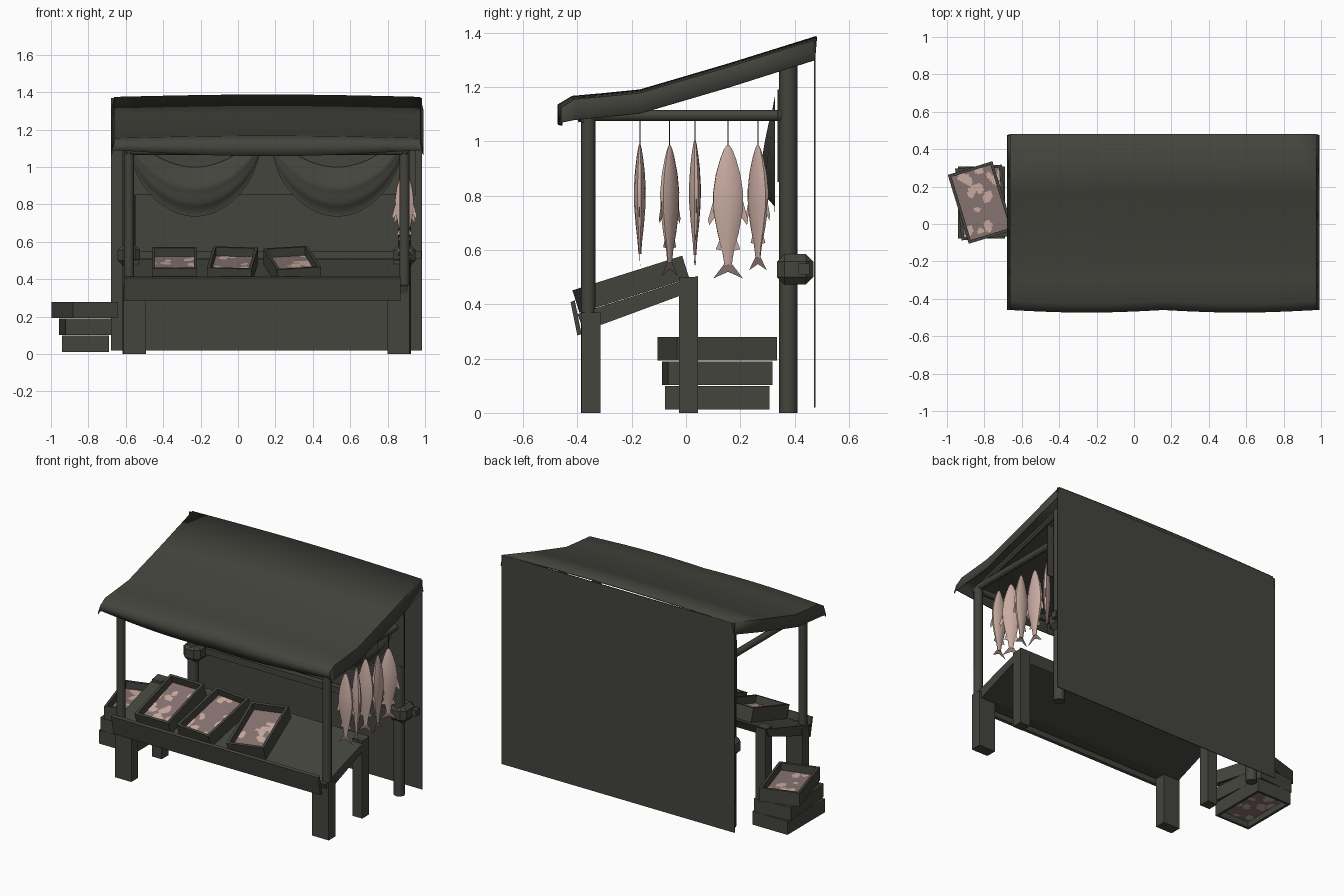
import bpy, bmesh, math, random
from mathutils import Matrix, Vector

if "Cube" in bpy.data.objects:
    bpy.data.objects.remove(bpy.data.objects["Cube"])

random.seed(4)

def material(name, rgb):
    m = bpy.data.materials.new(name)
    m.diffuse_color = (*rgb, 1)
    m.use_nodes = True
    m.node_tree.nodes["Principled BSDF"].inputs["Base Color"].default_value = m.diffuse_color
    return m

DARK = material("dark grey", (0.058, 0.058, 0.048))
SKIN = material("fish pink", (0.58, 0.41, 0.36))
MUTED = material("muted pink", (0.24, 0.17, 0.16))

def finish(name, bm, mats=(DARK,), smooth=None, matrix=None):
    me = bpy.data.meshes.new(name)
    bm.to_mesh(me)
    bm.free()
    for m in mats:
        me.materials.append(m)
    ob = bpy.data.objects.new(name, me)
    bpy.context.collection.objects.link(ob)
    if matrix:
        ob.matrix_world = matrix
    if smooth:
        bpy.ops.object.select_all(action='DESELECT')
        ob.select_set(True)
        bpy.context.view_layer.objects.active = ob
        bpy.ops.object.shade_smooth_by_angle(angle=math.radians(smooth))
    return ob

def add_box(bm, lo, hi):
    lo, hi = Vector(lo), Vector(hi)
    m = Matrix.Translation((lo + hi) / 2) @ Matrix.Diagonal((*(hi - lo), 1))
    return bmesh.ops.create_cube(bm, size=1, matrix=m)

def box(name, lo, hi, bevel=0):
    bm = bmesh.new()
    add_box(bm, lo, hi)
    if bevel:
        bmesh.ops.bevel(bm, geom=bm.edges[:], offset=bevel, segments=1, affect='EDGES')
    return finish(name, bm)

def pole(name, a, b, r, sides=8):
    a, b = Vector(a), Vector(b)
    bm = bmesh.new()
    m = Matrix.Translation((a + b) / 2) @ (b - a).to_track_quat('Z', 'Y').to_matrix().to_4x4()
    bmesh.ops.create_cone(bm, cap_ends=True, segments=sides, radius1=r, radius2=r,
                          depth=(b - a).length, matrix=m)
    return finish(name, bm, smooth=50)

def sheet(name, nu, nv, f, smooth=60):
    """Surface from a function of u, v in 0..1."""
    bm = bmesh.new()
    g = [[bm.verts.new(f(i / nu, j / nv)) for j in range(nv + 1)] for i in range(nu + 1)]
    for i in range(nu):
        for j in range(nv):
            bm.faces.new((g[i][j], g[i + 1][j], g[i + 1][j + 1], g[i][j + 1]))
    bmesh.ops.recalc_face_normals(bm, faces=bm.faces[:])
    return finish(name, bm, smooth=smooth)

# Canopy: sloping cloth with a wavy front hem and short side skirts
PROFILE = [(0.48, 1.375), (0.16, 1.275), (-0.17, 1.178), (-0.30, 1.165), (-0.41, 1.155),
           (-0.46, 1.125), (-0.46, 1.07)]

def canopy(u, v):
    n = 16
    i = round(u * n)
    k = round(v * (len(PROFILE) - 1))
    y, z = PROFILE[k]
    s = min(max((i - 1) / (n - 2), 0), 1)
    x = -0.662 + 1.637 * s
    bulge = math.sin(math.pi * s)
    z += 0.013 * bulge
    if k >= 4:
        y -= 0.014 * abs(math.sin(2 * math.pi * s))
    if k == 6:
        z += 0.02 - 0.045 * bulge
    if i in (0, n):                       # side skirts hang down
        x += -0.018 if i == 0 else 0.018
        z -= 0.075 if k < 5 else (0.055 if k == 5 else 0.03)
        y -= 0.005 if k == 0 else 0
    return x, y, z

canopy_obj = sheet("canopy", 16, len(PROFILE) - 1, canopy)
mod = canopy_obj.modifiers.new("cloth thickness", 'SOLIDIFY')
mod.thickness = 0.006

# Back wall cloth and the strip behind the swags
box("back_wall", (-0.68, 0.471, 0.02), (0.985, 0.476, 1.37))
box("valance_strip", (-0.60, 0.337, 0.85), (0.95, 0.343, 1.19))

# Two draped swags
for n, cx in enumerate((-0.23, 0.53)):
    def swag(u, v, cx=cx):
        t = 2 * u - 1
        c = max(0, 1 - t * t)
        top = 1.17 - 0.17 * c
        bot = 1.06 - 0.325 * c ** 0.7
        fold = 0.05 * math.sin(math.pi * min(1, v * 1.05)) + 0.006 * math.sin(v * 19)
        return cx + 0.345 * t, 0.328 - fold * c ** 0.5, top + (bot - top) * v
    sheet(f"swag_{n}", 20, 10, swag)

# Posts, legs, rails, rafters and lashings for each side
for side, x in (("left", -0.583), ("right", 0.89)):
    s = 1 if x > 0 else -1
    pole(f"{side}_front_post", (x, -0.36, 0), (x, -0.36, 1.09), 0.027)
    pole(f"{side}_back_post", (x, 0.377, 0), (x, 0.377, 1.29), 0.034)
    outer, inner = x + 0.028 * s, x - 0.09 * s
    box(f"{side}_front_leg", (min(outer, inner), -0.385, 0), (max(outer, inner), -0.315, 0.37))
    box(f"{side}_rear_leg", (x - 0.035 - 0.02 * s, -0.025, 0), (x + 0.035 - 0.02 * s, 0.045, 0.50))
    pole(f"{side}_rail", (x, -0.36, 1.095), (x, 0.35, 1.095), 0.021)
    pole(f"{side}_rafter", (x, -0.40, 1.085), (x, 0.42, 1.30), 0.016, 6)
    box(f"{side}_lashing", (x - 0.06, 0.335, 0.472), (x + 0.06, 0.469, 0.585), 0.028)
box("back_bar", (-0.63, 0.415, 0.51), (0.98, 0.455, 0.55))
pole("front_beam", (-0.6, -0.37, 1.085), (0.91, -0.37, 1.085), 0.02)

# Tilted counter and front board, extruded side profiles
def extruded(name, pts, x0, x1):
    bm = bmesh.new()
    f = bm.faces.new([bm.verts.new((x0, y, z)) for y, z in pts])
    r = bmesh.ops.extrude_face_region(bm, geom=[f])
    bmesh.ops.translate(bm, vec=(x1 - x0, 0, 0),
                        verts=[v for v in r['geom'] if isinstance(v, bmesh.types.BMVert)])
    bmesh.ops.recalc_face_normals(bm, faces=bm.faces[:])
    return finish(name, bm)

extruded("counter", [(-0.40, 0.364), (-0.385, 0.325), (-0.31, 0.325), (0.015, 0.445), (0.045, 0.505)],
         -0.605, 0.905)
extruded("front_board", [(-0.425, 0.408), (-0.40, 0.285), (-0.385, 0.29), (-0.41, 0.415)], -0.61, 0.87)

# Crates: open frames with a patchy layer of fish inside
def crate(name, matrix, w=0.25, l=0.385, h=0.087, t=0.016):
    bm = bmesh.new()
    for s in (-1, 1):
        a, b = sorted((s * w / 2, s * (w / 2 - t)))
        add_box(bm, (a, -l / 2, 0), (b, l / 2, h))
        a, b = sorted((s * l / 2, s * (l / 2 - t)))
        add_box(bm, (-w / 2 + t, a, 0), (w / 2 - t, b, h))
    finish(name + "_frame", bm, matrix=matrix)
    bm = bmesh.new()
    bmesh.ops.create_grid(bm, x_segments=26, y_segments=40, size=0.5,
                          matrix=Matrix.Translation((0, 0, h * 0.45)) @ Matrix.Diagonal((w - t, l - t, 1, 1)))
    blobs = [(random.uniform(-w, w) / 2, random.uniform(-l, l) / 2, random.uniform(0.018, 0.036),
              random.uniform(0, 3.1)) for _ in range(17)]
    for f in bm.faces:
        c = f.calc_center_median()
        for bx, by, r, ang in blobs:
            dx, dy = c.x - bx, c.y - by
            p = dx * math.cos(ang) + dy * math.sin(ang)
            q = dy * math.cos(ang) - dx * math.sin(ang)
            if p * p + (q * 1.5) ** 2 < r * r:
                f.material_index = 1
    finish(name + "_fish_layer", bm, (MUTED, SKIN), matrix=matrix)

def place(x, y, z, tilt, turn):
    return (Matrix.Translation((x, y, z)) @ Matrix.Rotation(math.radians(tilt), 4, 'X')
            @ Matrix.Rotation(math.radians(turn), 4, 'Z'))

for n, (x, turn) in enumerate(((-0.34, 0), (-0.03, -5), (0.29, 11))):
    crate(f"counter_crate_{n}", place(x, -0.19, 0.432, 17.5, turn), w=0.24)
for n, (x, z, turn) in enumerate(((-0.815, 0.012, 0), (-0.815, 0.102, 5), (-0.82, 0.192, 17))):
    crate(f"floor_crate_{n}", place(x, 0.115, z, 0, turn))

# Hanging fish: lofted oval body, forked tail, side fins and a string
BODY = [(0, 0.10), (0.03, 0.28), (0.10, 0.52), (0.22, 0.82), (0.36, 1), (0.50, 0.97),
        (0.66, 0.70), (0.80, 0.38), (0.90, 0.24)]

def fish(name, y, top, length, half, turn):
    bm = bmesh.new()
    rings = []
    for t, w in BODY:
        rings.append([bm.verts.new((0.42 * half * w * math.cos(k * math.tau / 10),
                                    half * w * math.sin(k * math.tau / 10), -t * length))
                      for k in range(10)])
    for a, b in zip(rings, rings[1:]):
        for k in range(10):
            bm.faces.new((a[k], b[k], b[(k + 1) % 10], a[(k + 1) % 10]))
    bm.faces.new(rings[0])
    bm.faces.new(rings[-1])
    bmesh.ops.recalc_face_normals(bm, faces=bm.faces[:])

    def fin(pts, mat=0):
        f = bm.faces.new([bm.verts.new((0, p * half, -q * length)) for p, q in pts])
        f.material_index = mat
    for s in (-1, 1):
        fin([(0, 0.86), (s * 0.24, 0.89), (s * 0.95, 1.0), (0, 0.95)], 1)
        fin([(s * 0.95, 0.42), (s * 1.28, 0.56), (s * 1.2, 0.60), (s * 0.85, 0.54)])
        fin([(s * 0.5, 0.70), (s * 0.78, 0.78), (s * 0.38, 0.79)])
    finish(name, bm, (SKIN, MUTED), 50,
           Matrix.Translation((0.89, y, top)) @ Matrix.Rotation(math.radians(turn), 4, 'Z'))
    pole(name + "_string", (0.89, y, top - 0.01), (0.89, y, 1.09), 0.002, 4)

for n, (y, top, length, half, turn) in enumerate((
        (-0.17, 0.99, 0.45, 0.052, 88), (-0.06, 0.985, 0.48, 0.054, 55),
        (0.033, 1.005, 0.47, 0.052, 95), (0.155, 0.985, 0.49, 0.058, 5),
        (0.265, 0.985, 0.46, 0.054, -50))):
    fish(f"hanging_fish_{n}", y, top, length, half, turn)
